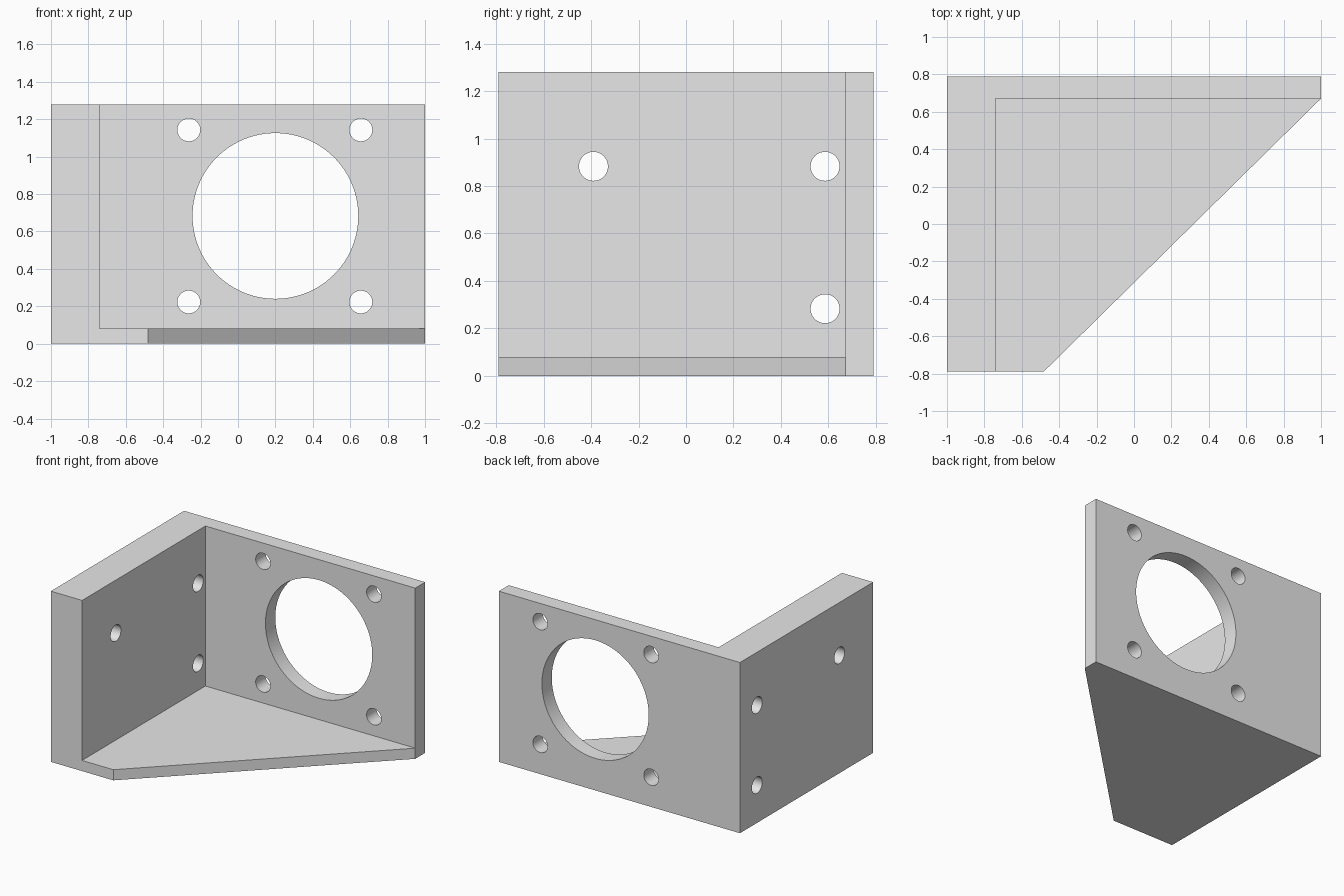
import bpy
import bmesh
import math
from mathutils import Matrix, Vector

cube = bpy.data.objects.get("Cube")
if cube:
    bpy.data.objects.remove(cube, do_unlink=True)

HEIGHT = 1.28
FLOOR_TOP = 0.08
SIDE_INNER = -0.741
BACK_INNER = 0.672
HALF_DEPTH = 0.789

grey = bpy.data.materials.new("light grey")
grey.use_nodes = True
colour = (0.8, 0.8, 0.8, 1)
grey.diffuse_color = colour
grey.node_tree.nodes["Principled BSDF"].inputs["Base Color"].default_value = colour


def make_object(name, bm):
    bmesh.ops.recalc_face_normals(bm, faces=bm.faces)
    mesh = bpy.data.meshes.new(name)
    bm.to_mesh(mesh)
    bm.free()
    mesh.materials.append(grey)
    obj = bpy.data.objects.new(name, mesh)
    bpy.context.collection.objects.link(obj)
    return obj


def prism(name, outline, bottom, top):
    bm = bmesh.new()
    face = bm.faces.new([bm.verts.new((x, y, bottom)) for x, y in outline])
    extruded = bmesh.ops.extrude_face_region(bm, geom=[face])["geom"]
    verts = [v for v in extruded if isinstance(v, bmesh.types.BMVert)]
    bmesh.ops.translate(bm, verts=verts, vec=(0, 0, top - bottom))
    return make_object(name, bm)


def drill(name, centre, axis, radius, segments):
    turn = Vector((0, 0, 1)).rotation_difference(Vector(axis)).to_matrix().to_4x4()
    bm = bmesh.new()
    bmesh.ops.create_cone(bm, cap_ends=True, segments=segments, radius1=radius,
                          radius2=radius, depth=0.5,
                          matrix=Matrix.Translation(centre) @ turn)
    return make_object(name, bm)


# Solid block with the slanted front corner
bracket = prism("motor_bracket",
                [(-1, -HALF_DEPTH), (-0.482, -HALF_DEPTH), (1, BACK_INNER - 0.001),
                 (1, HALF_DEPTH), (-1, HALF_DEPTH)], 0, HEIGHT)

# Pocket that leaves the floor, side wall and back wall
cutters = [prism("pocket_cutter",
                 [(SIDE_INNER, -1), (1.2, -1), (1.2, BACK_INNER), (SIDE_INNER, BACK_INNER)],
                 FLOOR_TOP, HEIGHT + 0.2)]

# Large bore and four screw holes in the back wall
cutters.append(drill("bore_cutter", (0.2, 0.73, 0.683), (0, 1, 0), 0.443, 96))
for dx in (-0.46, 0.46):
    for dz in (-0.46, 0.46):
        cutters.append(drill("screw_hole_cutter", (0.197 + dx, 0.73, 0.683 + dz),
                             (0, 1, 0), 0.061, 48))

# Three mounting holes in the side wall
for y, z in ((-0.39, 0.883), (0.586, 0.883), (0.586, 0.283)):
    cutters.append(drill("mount_hole_cutter", (-0.87, y, z), (1, 0, 0), 0.061, 48))

for cutter in cutters:
    mod = bracket.modifiers.new(cutter.name, 'BOOLEAN')
    mod.operation = 'DIFFERENCE'
    mod.solver = 'EXACT'
    mod.object = cutter
    cutter.hide_render = True

# Bake the cuts and drop the cutters
bpy.context.view_layer.update()
depsgraph = bpy.context.evaluated_depsgraph_get()
baked = bpy.data.meshes.new_from_object(bracket.evaluated_get(depsgraph))
bracket.modifiers.clear()
bracket.data = baked
for cutter in cutters:
    bpy.data.objects.remove(cutter, do_unlink=True)

# Smooth hole walls, sharp edges elsewhere
bpy.ops.object.select_all(action='DESELECT')
bracket.select_set(True)
bpy.context.view_layer.objects.active = bracket
bpy.ops.object.shade_smooth_by_angle(angle=math.radians(30))
